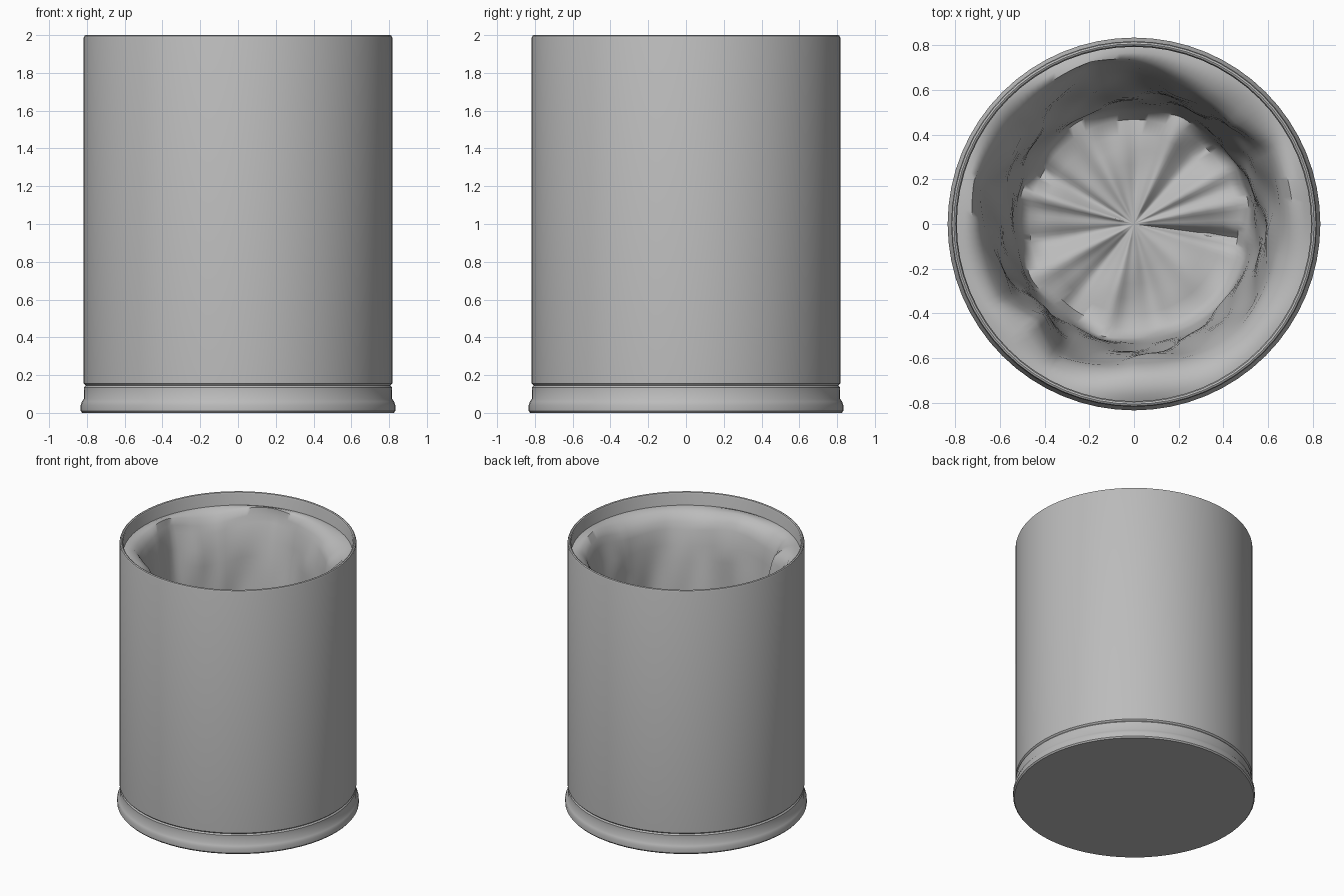
import bpy, bmesh, math
from math import sin, cos, pi, radians, exp

cube = bpy.data.objects.get("Cube")
if cube:
    bpy.data.objects.remove(cube, do_unlink=True)

grey = bpy.data.materials.new("plain_grey")
grey.use_nodes = True
tone = (0.5, 0.5, 0.5, 1)
grey.diffuse_color = tone
grey.node_tree.nodes["Principled BSDF"].inputs["Base Color"].default_value = tone


def finish(bm, name, angle):
    """Turn a bmesh into a smooth shaded object."""
    mesh = bpy.data.meshes.new(name)
    bm.to_mesh(mesh)
    bm.free()
    obj = bpy.data.objects.new(name, mesh)
    bpy.context.collection.objects.link(obj)
    mesh.materials.append(grey)
    bpy.ops.object.select_all(action='DESELECT')
    obj.select_set(True)
    bpy.context.view_layer.objects.active = obj
    bpy.ops.object.shade_smooth_by_angle(angle=radians(angle))
    return obj


def skin(bm, rings, loop=False):
    """Bridge successive rings of vertices with quads."""
    pairs = list(zip(rings, rings[1:]))
    if loop:
        pairs.append((rings[-1], rings[0]))
    for a, b in pairs:
        n = len(a)
        for i in range(n):
            j = (i + 1) % n
            bm.faces.new((a[i], a[j], b[j], b[i]))


def lathe(name, profile, segments=64, loop=False, capped=False):
    bm = bmesh.new()
    rings = [[bm.verts.new((r * cos(2 * pi * i / segments), r * sin(2 * pi * i / segments), z))
              for i in range(segments)] for r, z in profile]
    skin(bm, rings, loop)
    if capped:
        bm.faces.new(rings[0][::-1])
        bm.faces.new(rings[-1])
    return finish(bm, name, 35)


# Flared base ring with a closed underside
lathe("base", [(0.825, 0), (0.833, 0.01), (0.833, 0.04), (0.826, 0.06), (0.816, 0.075),
               (0.815, 0.135), (0.807, 0.145)], capped=True)

# Thin cylindrical wall with a rounded rim
lathe("bin_wall", [(0.807, 0.145), (0.817, 0.155), (0.817, 1.985), (0.813, 1.996), (0.805, 2.0),
                   (0.797, 1.996), (0.792, 1.985), (0.792, 0.145)], loop=True)

# Crumpled liner: lip radius every 15 degrees, blended linearly for sharp folds
LIP = [0.65, 0.66, 0.67, 0.62, 0.63, 0.66, 0.70, 0.73, 0.70, 0.67, 0.68, 0.71,
       0.67, 0.66, 0.66, 0.60, 0.68, 0.65, 0.62, 0.63, 0.65, 0.66, 0.65, 0.64]
# Floor creases: angle in degrees, half width in degrees, height
CREASES = [(-8, 5, -0.09), (12, 6, 0.05), (30, 6, 0.05), (48, 7, -0.05), (66, 7, 0.06),
           (88, 8, -0.03), (118, 9, 0.05), (150, 6, -0.05), (164, 5, 0.06), (190, 7, -0.05),
           (208, 7, 0.05), (232, 8, -0.06), (255, 7, 0.05), (283, 9, -0.04), (318, 12, 0.03)]


def lip_radius(a):
    k = (a % 360) / 15
    i = int(k)
    f = k - i
    return LIP[i % 24] * (1 - f) + LIP[(i + 1) % 24] * f


def crease(a):
    total = 0
    for centre, width, height in CREASES:
        d = (a - centre + 180) % 360 - 180
        total += height * exp(-(d / width) ** 2)
    return total


def ripple(a, z):
    t = radians(a)
    return 0.012 * sin(5 * t + 3 * z) + 0.01 * sin(9 * t - 4 * z) + 0.006 * sin(14 * t + 7 * z)


def liner_section(a):
    """Points from the wall, over the lip, down the side and across the floor."""
    t = radians(a)
    lip = lip_radius(a)
    sag = 0.02 * sin(4 * t + 1) + 0.015 * sin(7 * t)
    pts = [(0.795, 1.9), (0.765, 1.905 + sag * 0.3), ((lip + 0.77) / 2, 1.89 + sag),
           (lip + 0.02, 1.84 + sag), (lip, 1.79 + sag)]
    for k in range(1, 13):
        f = k / 13
        z = 1.79 + sag * (1 - f) - 1.47 * f
        r = lip + (0.53 - lip) * f ** 0.6 + ripple(a, z) * (1 - 0.5 * f)
        pts.append((r, z))
    c = crease(a)
    pts += [(0.525 + c * 0.15, 0.3), (0.51 + c * 0.2, 0.24)]
    for k in range(7, 0, -1):
        f = k / 7.5
        pts.append((0.5 * f, 0.2 + c * f * (1.3 - 0.6 * f) + 0.012 * sin(5 * t + 9 * f)  * f))
    return pts


SIDES = 144
bm = bmesh.new()
sections = [liner_section(360 * i / SIDES) for i in range(SIDES)]
rings = []
for level in range(len(sections[0])):
    ring = []
    for i, section in enumerate(sections):
        r, z = section[level]
        t = 2 * pi * i / SIDES
        ring.append(bm.verts.new((r * cos(t), r * sin(t), z)))
    rings.append(ring)
skin(bm, rings)
centre = bm.verts.new((0, 0, 0.2))
for i in range(SIDES):
    bm.faces.new((rings[-1][i], rings[-1][(i + 1) % SIDES], centre))
bmesh.ops.reverse_faces(bm, faces=bm.faces[:])
bm.normal_update()
# Every floor face should look upward into the bin
if sum(f.normal.z for f in centre.link_faces) < 0:
    bmesh.ops.reverse_faces(bm, faces=bm.faces[:])
finish(bm, "liner", 60)
